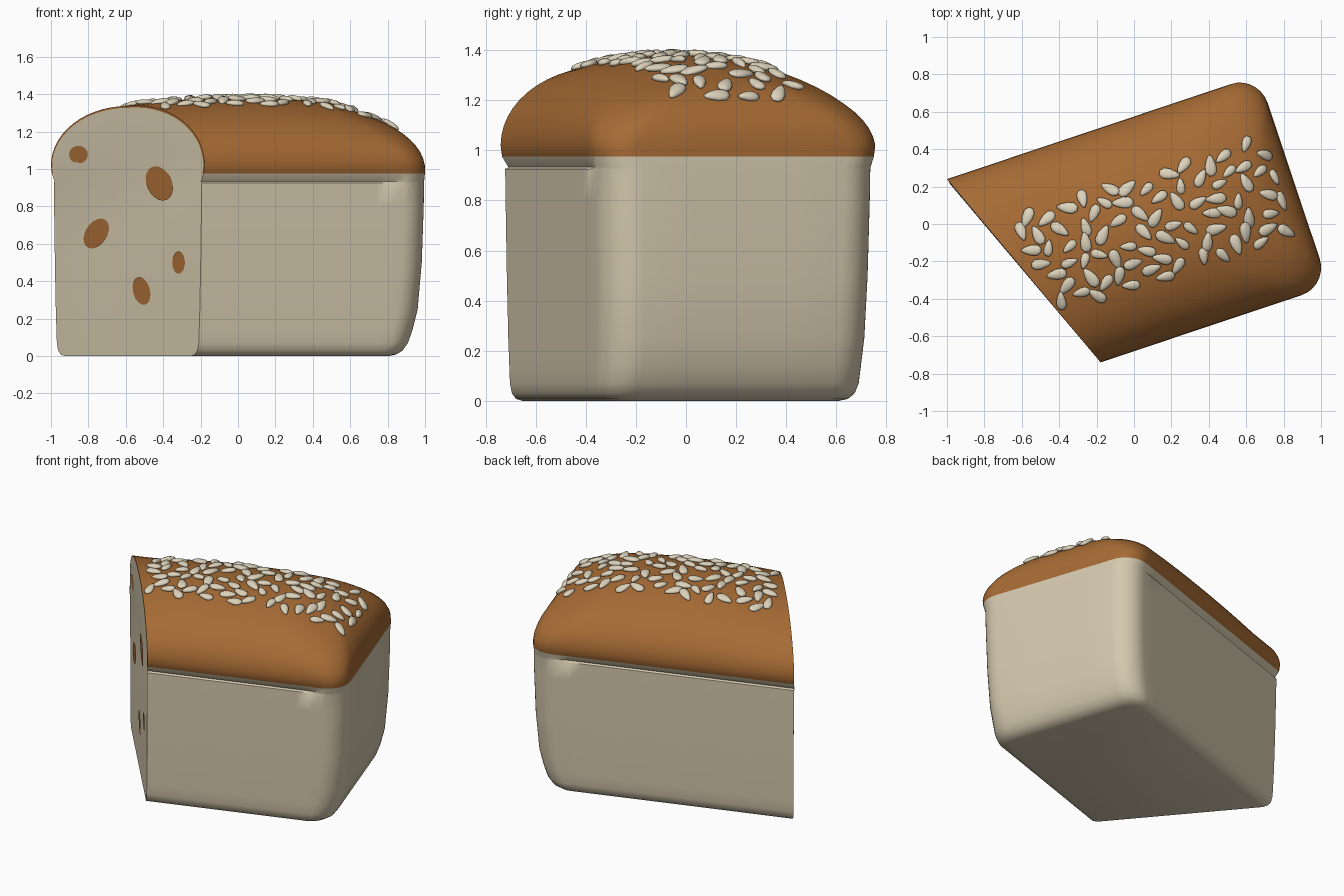
import bpy, bmesh, math, random
from mathutils import Matrix, Vector
from mathutils.bvhtree import BVHTree

default = bpy.data.objects.get("Cube")
if default:
    bpy.data.objects.remove(default, do_unlink=True)

TURN = math.radians(18.5)
CRUST_Z = 0.975


def material(name, rgb):
    mat = bpy.data.materials.new(name)
    mat.use_nodes = True
    mat.diffuse_color = (*rgb, 1)
    mat.node_tree.nodes["Principled BSDF"].inputs["Base Color"].default_value = (*rgb, 1)
    return mat


crumb = material("cream crumb", (0.66, 0.58, 0.42))
crust = material("brown crust", (0.38, 0.145, 0.034))
grain = material("pale seed", (0.72, 0.65, 0.50))


def place(u, v, z):
    """Loaf coordinates (along, across, up) to world."""
    v -= 0.05
    return Vector((u * math.cos(TURN) - v * math.sin(TURN),
                   u * math.sin(TURN) + v * math.cos(TURN), z))


def cut_u(v):
    """Position along the loaf of the slanted slice."""
    return -0.638 - 0.393 * v


def finish(name, bm, mats, smooth=None):
    mesh = bpy.data.meshes.new(name)
    bm.to_mesh(mesh)
    bm.free()
    for m in mats:
        mesh.materials.append(m)
    obj = bpy.data.objects.new(name, mesh)
    bpy.context.collection.objects.link(obj)
    if smooth:
        bpy.ops.object.select_all(action='DESELECT')
        obj.select_set(True)
        bpy.context.view_layer.objects.active = obj
        bpy.ops.object.shade_smooth_by_angle(angle=math.radians(smooth))
    return obj


def outline(z, w, end, r, notch=0, rise=0):
    """One horizontal U-shaped layer, open at the slice."""
    r = min(r, w)
    start, side = cut_u(-w), 14
    pts = []
    for sign in (-1, 1):
        half = []
        start = cut_u(sign * w)
        for i in range(side):
            t = i / side
            half.append((start + (end - r - start) * t, sign * (w - notch)))
        for i in range(8):
            a = math.pi / 2 * i / 7
            half.append((end - r + r * math.sin(a), sign * (w - r + r * math.cos(a))))
        half.append((end, sign * (w - r) / 2))
        if sign < 0:
            pts = half + [(end, 0)]
        else:
            pts += half[::-1]
    return [place(u, v, z + 0.045 * rise * max(0, 1 - (u / 0.64) ** 2)) for u, v in pts]


# Loaf: tin-shaped body layers, groove, then the domed top
layers = [
    outline(0, 0.49, 0.70, 0.11),
    outline(0.008, 0.52, 0.735, 0.12),
    outline(0.03, 0.54, 0.768, 0.13),
    outline(0.07, 0.55, 0.797, 0.14),
    outline(0.14, 0.553, 0.825, 0.15),
    outline(0.25, 0.558, 0.852, 0.15),
    outline(0.5, 0.565, 0.873, 0.15),
    outline(0.8, 0.571, 0.882, 0.15),
    outline(0.925, 0.573, 0.883, 0.15),
    outline(0.933, 0.574, 0.883, 0.15, notch=0.014),
    outline(CRUST_Z, 0.588, 0.883, 0.15),
]
STEPS = 14
for i in range(STEPS + 1):
    a = math.pi / 2 * i / STEPS
    s, c = math.sin(a), math.cos(a)
    layers.append(outline(1.02 + 0.317 * s, 0.595 * c, 0.88 - 0.45 * (1 - c),
                          0.15 + 0.15 * s, rise=s))

bm = bmesh.new()
rings = [[bm.verts.new(p) for p in layer] for layer in layers]
for low, high in zip(rings, rings[1:]):
    for i in range(len(low) - 1):
        bm.faces.new((low[i], low[i + 1], high[i + 1], high[i]))
bm.faces.new(rings[0][::-1])
bm.faces.new([r[-1] for r in rings] + [r[0] for r in reversed(rings)])
bmesh.ops.remove_doubles(bm, verts=bm.verts, dist=0.00001)
bmesh.ops.recalc_face_normals(bm, faces=bm.faces)
for f in bm.faces:
    f.material_index = int(f.calc_center_median().z > CRUST_Z)

# Slice face: cream inside with a thin crust rim around the dome
slice_face = max((f for f in bm.faces if abs(f.normal.z) < 0.1), key=lambda f: f.calc_area())
rim = bmesh.ops.inset_region(bm, faces=[slice_face], thickness=0.01, use_even_offset=True)
for f in rim["faces"]:
    f.material_index = int(f.calc_center_median().z > CRUST_Z)
slice_face.material_index = 0
surface = BVHTree.FromBMesh(bm)
finish("loaf", bm, [crumb, crust], smooth=50)

# Brown spots on the slice: x, z, half width, half height, lean
bm = bmesh.new()
for x, z, rx, rz, lean in ((-0.85, 1.077, 0.05, 0.047, 0), (-0.418, 0.923, 0.07, 0.092, -0.02),
                           (-0.755, 0.655, 0.063, 0.08, 0.025), (-0.315, 0.5, 0.034, 0.06, 0),
                           (-0.513, 0.348, 0.046, 0.074, -0.012)):
    ring = []
    for i in range(20):
        a = math.tau * i / 20
        v = -(x + rx * math.cos(a) + lean * math.sin(a) + 0.59) * 1.45
        ring.append(bm.verts.new(place(cut_u(v) - 0.004, v, z + rz * math.sin(a))))
    bm.faces.new(ring)
finish("slice_spots", bm, [crust])

# Seeds scattered along the crown, lying on the crust
random.seed(7)
spots = []
for _ in range(4000):
    u, v = random.uniform(-0.62, 0.79), random.uniform(-0.27, 0.27)
    if u < cut_u(v) + 0.05 or len(spots) >= 82:
        continue
    if all(math.hypot(u - a, v - b) > 0.078 for a, b in spots):
        spots.append((u, v))

bm = bmesh.new()
for u, v in spots:
    hit, normal, _, _ = surface.ray_cast(place(u, v, 3), Vector((0, 0, -1)))
    if hit is None:
        continue
    made = bmesh.ops.create_uvsphere(bm, u_segments=10, v_segments=7, radius=1)["verts"]
    for vert in made:
        vert.co.y *= 1 - 0.4 * vert.co.x
    size = random.uniform(0.85, 1.15)
    shape = Matrix.Diagonal((0.054 * size, 0.027 * size, 0.016, 1))
    tilt = normal.to_track_quat('Z', 'Y').to_matrix().to_4x4()
    spin = Matrix.Rotation(random.uniform(0, math.tau), 4, 'Z')
    lean = Matrix.Rotation(random.uniform(-0.15, 0.15), 4, 'Y')
    bmesh.ops.transform(bm, verts=made,
                        matrix=Matrix.Translation(hit + normal * 0.007) @ tilt @ spin @ lean @ shape)
finish("seeds", bm, [grain], smooth=60)
